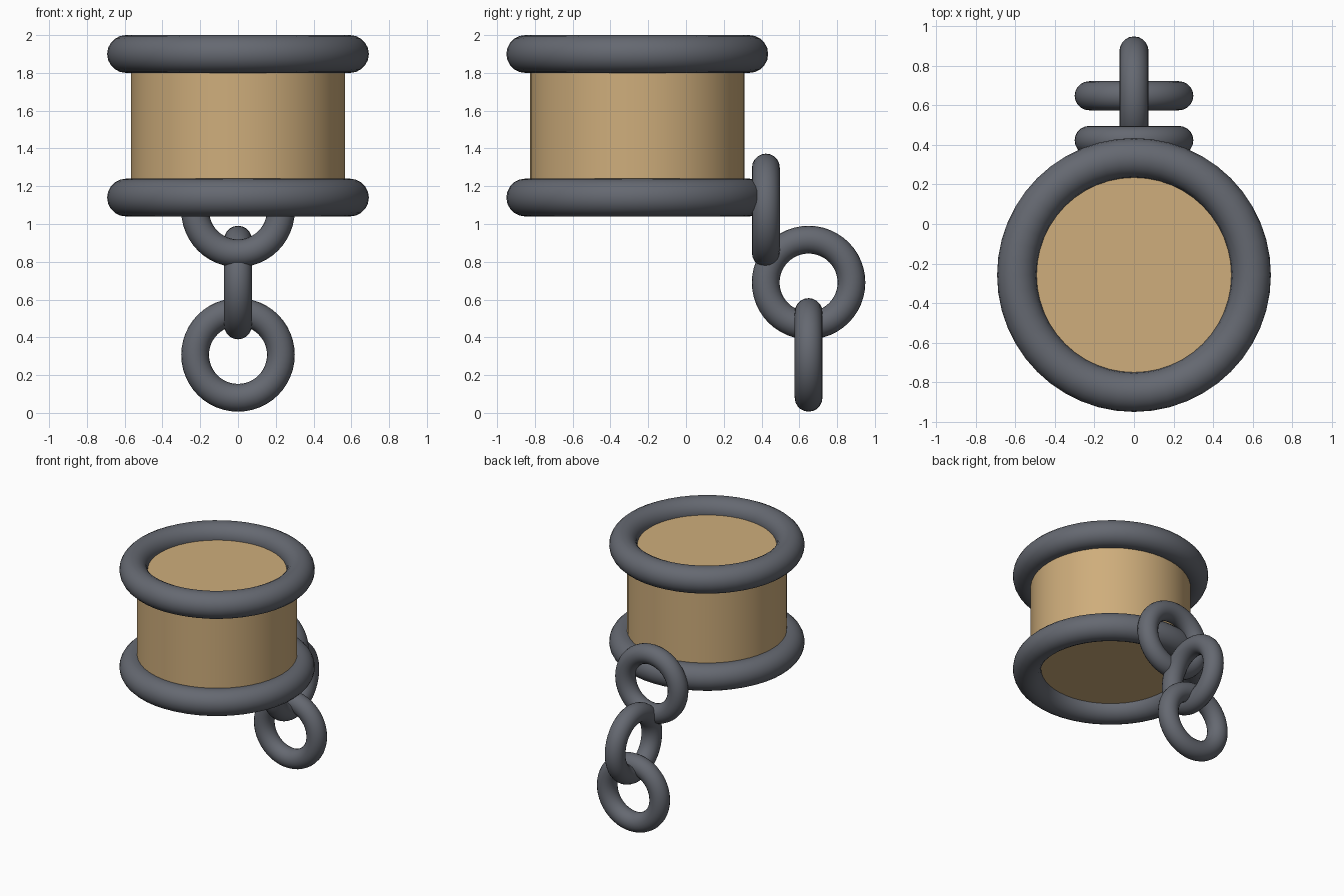
import bpy
from math import pi

if "Cube" in bpy.data.objects:
    bpy.data.objects.remove(bpy.data.objects["Cube"])

DRUM_Y = -0.258


def material(name, rgb):
    m = bpy.data.materials.new(name)
    m.diffuse_color = (*rgb, 1)
    m.use_nodes = True
    m.node_tree.nodes["Principled BSDF"].inputs["Base Color"].default_value = m.diffuse_color
    return m


wood = material("wood", (0.62, 0.42, 0.2))
metal = material("dark_metal", (0.13, 0.14, 0.165))


def ring(name, loc, major, minor, rot=(0, 0, 0)):
    bpy.ops.mesh.primitive_torus_add(
        location=loc, rotation=rot, major_radius=major, minor_radius=minor,
        major_segments=48, minor_segments=20)
    ob = bpy.context.object
    ob.name = name
    ob.data.materials.append(metal)
    bpy.ops.object.shade_smooth()


# Wooden drum, closed at both ends
bpy.ops.mesh.primitive_cylinder_add(
    vertices=48, radius=0.567, depth=0.76, location=(0, DRUM_Y, 1.52))
drum = bpy.context.object
drum.name = "drum"
drum.data.materials.append(wood)
bpy.ops.object.shade_smooth_by_angle(angle=pi / 6)

# Metal hoops around the drum ends
for name, z in (("top_hoop", 1.9), ("bottom_hoop", 1.14)):
    ring(name, (0, DRUM_Y, z), 0.593, 0.1)

# Hanging chain, alternate links turned a quarter
links = [(0.423, 1.072, (pi / 2, 0, 0)),
         (0.649, 0.69, (0, pi / 2, 0)),
         (0.649, 0.307, (pi / 2, 0, 0))]
for i, (y, z, rot) in enumerate(links, 1):
    ring(f"chain_link_{i}", (0, y, z), 0.227, 0.0735, rot)
